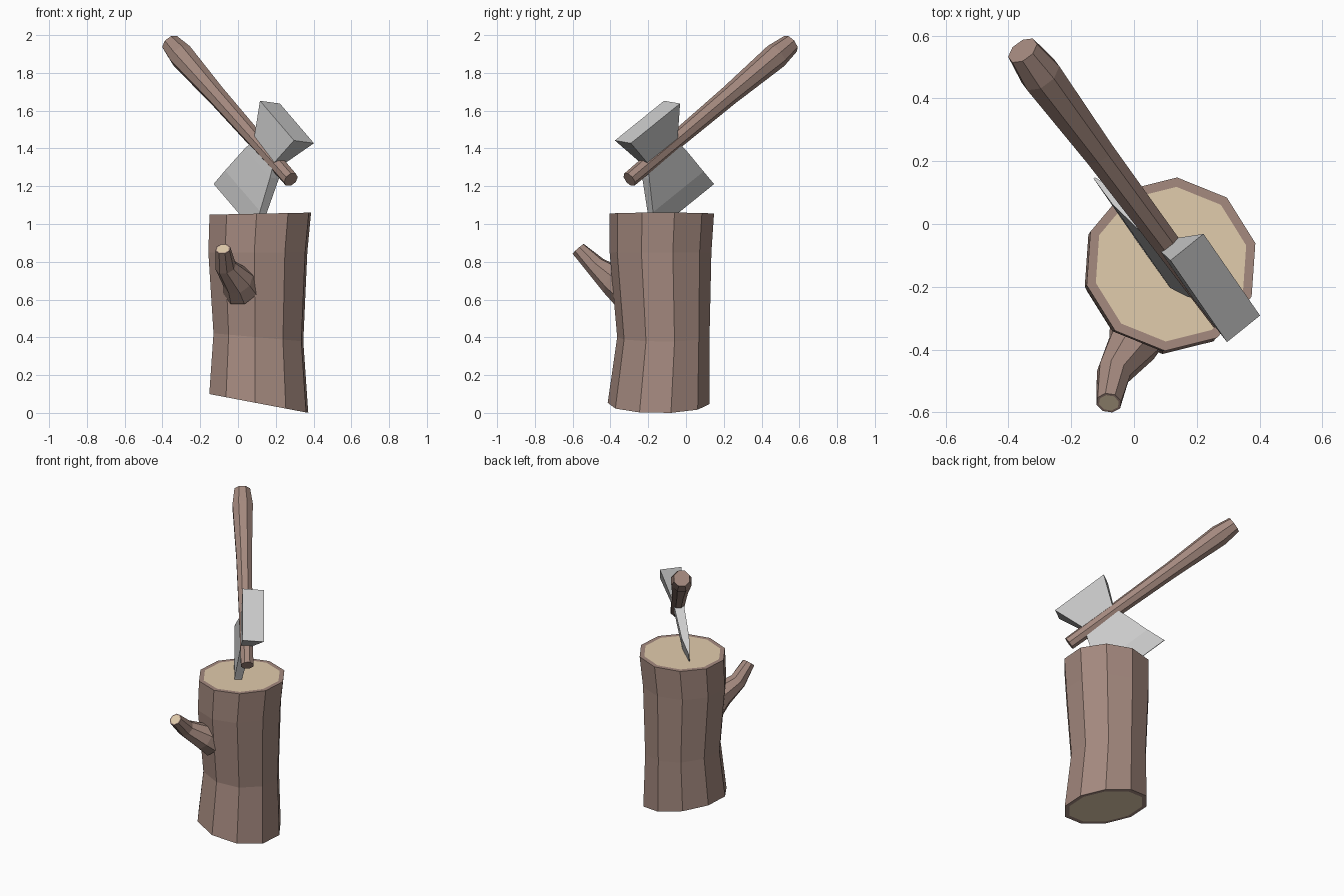
import bpy, bmesh
from math import cos, sin, pi, radians
from mathutils import Vector

if "Cube" in bpy.data.objects:
    bpy.data.objects.remove(bpy.data.objects["Cube"])


def material(name, color):
    m = bpy.data.materials.new(name)
    m.diffuse_color = (*color, 1)
    m.use_nodes = True
    m.node_tree.nodes["Principled BSDF"].inputs["Base Color"].default_value = m.diffuse_color
    return m


bark = material("bark", (0.37, 0.25, 0.21))
wood = material("cut_wood", (0.75, 0.60, 0.41))


def loft(name, rings, mats=(), wood_caps=(), inset=0.03):
    """Skin equal-length rings; caps in wood_caps get an inset disc of wood."""
    bm = bmesh.new()
    rows = [[bm.verts.new(p) for p in ring] for ring in rings]
    n = len(rows[0])
    for a, b in zip(rows, rows[1:]):
        for i in range(n):
            j = (i + 1) % n
            bm.faces.new((a[i], a[j], b[j], b[i]))
    caps = {"start": bm.faces.new(rows[0][::-1]), "end": bm.faces.new(rows[-1])}
    bmesh.ops.recalc_face_normals(bm, faces=bm.faces[:])
    for key in wood_caps:
        bmesh.ops.inset_individual(bm, faces=[caps[key]], thickness=inset)
        caps[key].material_index = 1
    mesh = bpy.data.meshes.new(name)
    bm.to_mesh(mesh)
    bm.free()
    for m in mats:
        mesh.materials.append(m)
    obj = bpy.data.objects.new(name, mesh)
    bpy.context.collection.objects.link(obj)
    return obj


def tube_rings(path, sides):
    """Rings from (center, axis, radius) entries."""
    rings = []
    for c, axis, r in path:
        d = Vector(axis).normalized()
        s = d.cross(Vector((0, 0, 1))).normalized()
        t = s.cross(d)
        rings.append([Vector(c) + r * (cos(a) * s + sin(a) * t)
                      for a in (2 * pi * (i + 0.5) / sides for i in range(sides))])
    return rings


# Stump: ten-sided, slanted at the foot (x, y, z, slope, radius)
levels = [(0.110, -0.145, 0.050, -0.19, 0.270),
          (0.108, -0.120, 0.400, -0.09, 0.245),
          (0.105, -0.135, 0.850, 0.00, 0.270),
          (0.118, -0.128, 1.055, 0.02, 0.277)]
stump = []
for x, y, z, slope, r in levels:
    angles = [radians(86 + 36 * i) for i in range(10)]
    stump.append([(x + r * cos(a), y + r * sin(a), z + slope * r * cos(a)) for a in angles])
loft("stump", stump, (bark, wood), ("start", "end"))

# Branch stub: flared base, bends upward, cut tip
branch = [((0.02, -0.32, 0.66), (-0.4, -0.8, 0.5), 0.105),
          ((0.00, -0.38, 0.70), (-0.4, -0.8, 0.6), 0.085),
          ((-0.065, -0.475, 0.775), (-0.25, -0.65, 0.65), 0.056),
          ((-0.08, -0.57, 0.868), (-0.1, -0.65, 0.75), 0.041)]
loft("branch_stub", tube_rings(branch, 8), (bark, wood), ("end",), 0.008)

# Axe handle: thin at the head, swelling to a chamfered grip
lo, hi = Vector((0.28, -0.30, 1.235)), Vector((-0.355, 0.553, 1.954))
handle = [(lo.lerp(hi, f), hi - lo, r) for f, r in
          ((0, 0.042), (0.3, 0.046), (0.62, 0.053), (0.91, 0.069), (1, 0.053))]
loft("axe_handle", tube_rings(handle, 8), (bark,))

# Axe head: u along the handle, t across the thickness, n from edge to poll
center = Vector((0.259, -0.204, 1.540))
u = Vector((-0.475, 0.686, 0.554)).normalized()
n = Vector((0.42, -0.38, 0.826)).normalized()
t = u.cross(n).normalized()
if t.x < 0:
    t = -t
# (height along n, half width, half thickness, sideways shift)
sections = [(0.0, 0.19, 0.068, 0.0),
            (-0.20, 0.11, 0.032, -0.02),
            (-0.27, 0.14, 0.030, -0.025),
            (-0.45, 0.195, 0.024, -0.036),
            (-0.565, 0.24, 0.003, -0.045)]
head = [[center + n * h + u * (w * su) + t * (shift + th * st)
         for su, st in ((1, 1), (-1, 1), (-1, -1), (1, -1))]
        for h, w, th, shift in sections]
loft("axe_head", head)
